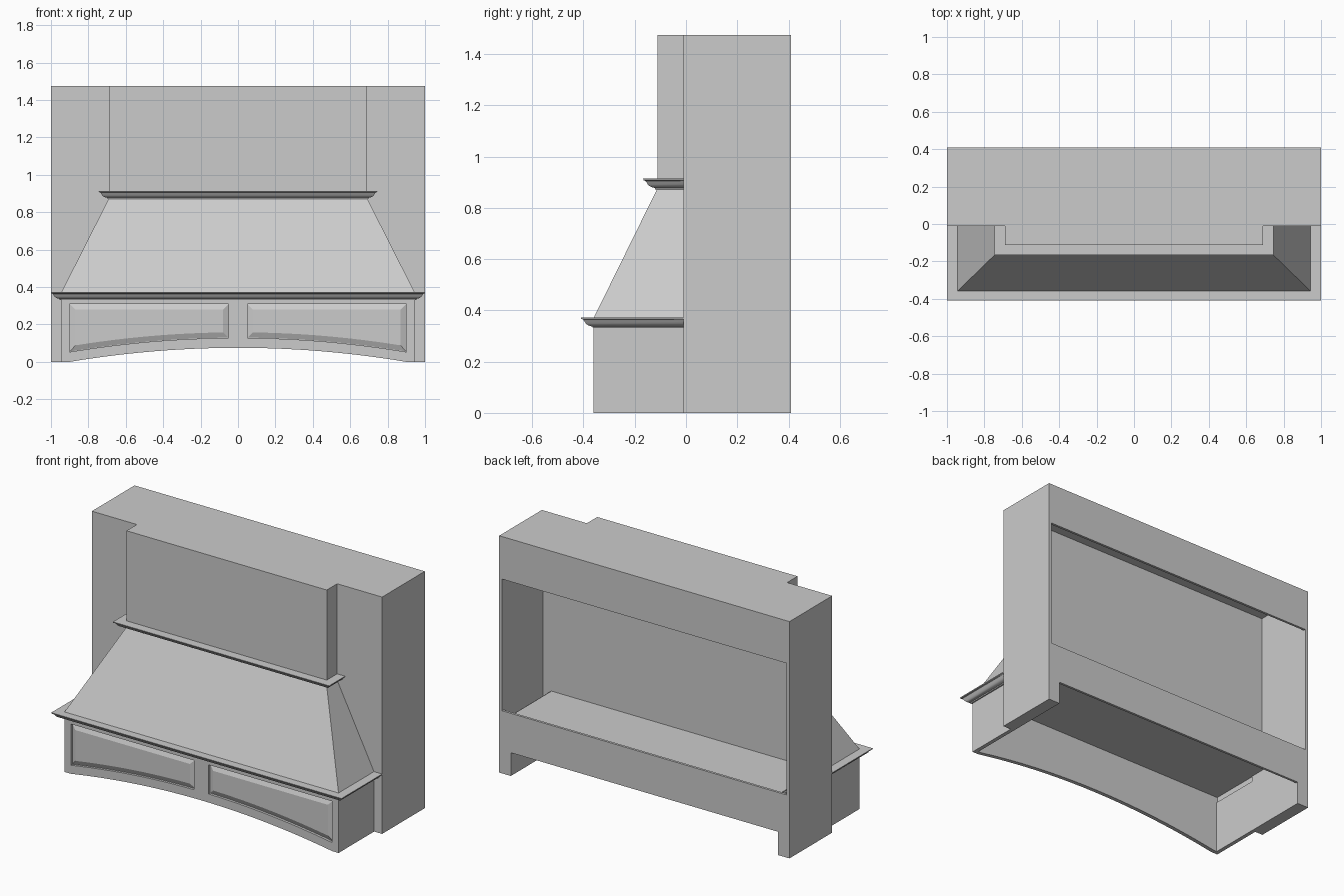
import bpy, bmesh, math

if "Cube" in bpy.data.objects:
    bpy.data.objects.remove(bpy.data.objects["Cube"])

grey = bpy.data.materials.new("light_grey")
grey.diffuse_color = (0.6, 0.6, 0.6, 1)
grey.use_nodes = True
grey.node_tree.nodes["Principled BSDF"].inputs["Base Color"].default_value = grey.diffuse_color


def finish(name, bm, smooth=False):
    bmesh.ops.recalc_face_normals(bm, faces=bm.faces)
    me = bpy.data.meshes.new(name)
    bm.to_mesh(me)
    bm.free()
    me.materials.append(grey)
    if smooth:
        me.polygons.foreach_set("use_smooth", [True] * len(me.polygons))
        me.set_sharp_from_angle(angle=math.radians(30))
    ob = bpy.data.objects.new(name, me)
    bpy.context.collection.objects.link(ob)
    return ob


def loft(name, rings, closed=False, smooth=False):
    """Skin equal-length rings of points; cap the ends."""
    bm = bmesh.new()
    vs = [[bm.verts.new(p) for p in r] for r in rings]
    n = len(rings[0])
    for a, b in zip(vs, vs[1:]):
        for i in range(n):
            j = (i + 1) % n
            bm.faces.new((a[i], a[j], b[j], b[i]))
    bm.faces.new(vs[0])
    bm.faces.new(vs[-1])
    return finish(name, bm, smooth)


def prism_y(name, pts, y0, y1):
    return loft(name, [[(x, y, z) for x, z in pts] for y in (y0, y1)])


def prism_z(name, pts, z0, z1):
    return loft(name, [[(x, y, z) for x, y in pts] for z in (z0, z1)])


def box(name, x0, x1, y0, y1, z0, z1):
    return prism_z(name, [(x0, y0), (x1, y0), (x1, y1), (x0, y1)], z0, z1)


WALL, BACK, TOP = -0.01, 0.41, 1.475
IN = 0.92                     # half width of the lower cavity
W, D = 0.945, 0.36            # lower hood half width and depth
CW, CD = 0.69, 0.112          # chimney half width and depth

# Hollow cabinet behind the hood
prism_y("front_wall", [(-1, 0), (-IN, 0), (-IN, 0.37), (IN, 0.37), (IN, 0),
                       (1, 0), (1, 1.46), (-1, 1.46)], WALL, 0.01)
prism_z("top_board", [(-1, WALL), (-CW, WALL), (-CW, -CD), (CW, -CD), (CW, WALL),
                      (1, WALL), (1, BACK), (-1, BACK)], 1.46, TOP)
box("back_top_rail", -0.98, 0.98, BACK - 0.015, BACK, 1.21, 1.46)
prism_y("back_bottom_rail", [(-0.98, 0), (-IN, 0), (-IN, 0.145), (IN, 0.145), (IN, 0),
                             (0.98, 0), (0.98, 0.39), (-0.98, 0.39)], BACK - 0.015, BACK)
for s, side in ((-1, "left"), (1, "right")):
    box(side + "_side_wall", s * 0.98, s, 0.01, BACK, 0, 1.46)
    box(side + "_inner_wall", s * IN, s * (IN + 0.01), 0.01, BACK - 0.015, 0, 0.37)
    box(side + "_leg_bottom", s * (IN + 0.01), s * 0.98, 0.01, BACK - 0.015, 0, 0.01)
    box(side + "_hood_side", s * IN, s * W, -D + 0.025, WALL, 0, 0.335)
box("cavity_ceiling", -IN, IN, -D + 0.02, BACK - 0.015, 0.37, 0.376)

# Arched front board with two recessed panels
R = (0.9 ** 2 + 0.075 ** 2) / (2 * 0.075)


def arch(x):
    return 0.075 - R + math.sqrt(R * R - min(abs(x), 0.9) ** 2)


def panel_outline(s, inset, n=12):
    x0, x1 = 0.05 + inset, 0.9 - inset
    xs = [x0 + (x1 - x0) * i / n for i in range(n + 1)]
    low = [(s * x, arch(x) + 0.053 + inset) for x in xs]
    return low + [(s * x1, 0.31 - inset), (s * x0, 0.31 - inset)]


curve = [(-0.9 + 1.8 * i / 24, arch(-0.9 + 1.8 * i / 24)) for i in range(25)]
board = prism_y("front_board", [(-W, 0)] + curve + [(W, 0), (W, 0.37), (-W, 0.37)],
                -D, -D + 0.025)
for s, side in ((-1, "left"), (1, "right")):
    cutter = prism_y(side + "_panel_cutter", panel_outline(s, 0), -D - 0.05, -D + 0.015)
    cutter.hide_render = True
    cutter.hide_viewport = True
    cut = board.modifiers.new(side + "_recess", 'BOOLEAN')
    cut.operation = 'DIFFERENCE'
    cut.solver = 'EXACT'
    cut.object = cutter
    # Raised field with bevelled edges
    loft(side + "_raised_panel", [
        [(x, y, z) for x, z in panel_outline(s, inset)]
        for inset, y in ((0.002, -D + 0.016), (0.002, -D + 0.014), (0.03, -D + 0.001))])

# Sloped canopy and chimney
loft("sloped_canopy", [
    [(-w, WALL, z), (-w, -d, z), (w, -d, z), (w, WALL, z)]
    for w, d, z in ((W, D, 0.371), (CW, CD, 0.875))])
box("chimney", -CW, CW, -CD, WALL, 0.875, 1.46)

# Mitred crown mouldings: (outward offset, height)
PROFILE = [(-0.02, 0), (0.008, 0), (0.01, 0.006), (0.02, 0.008), (0.029, 0.012),
           (0.036, 0.018), (0.041, 0.026), (0.046, 0.033), (0.054, 0.036),
           (0.055, 0.042), (-0.02, 0.042)]


def crown(name, w, d, z):
    corners = [(-1, False), (-1, True), (1, True), (1, False)]
    rings = [[(s * (w + o), -(d + o) if front else WALL, z + h) for o, h in PROFILE]
             for s, front in corners]
    loft(name, rings, smooth=True)


crown("lower_crown", W, D - 0.005, 0.331)
crown("upper_crown", CW, CD, 0.872)
